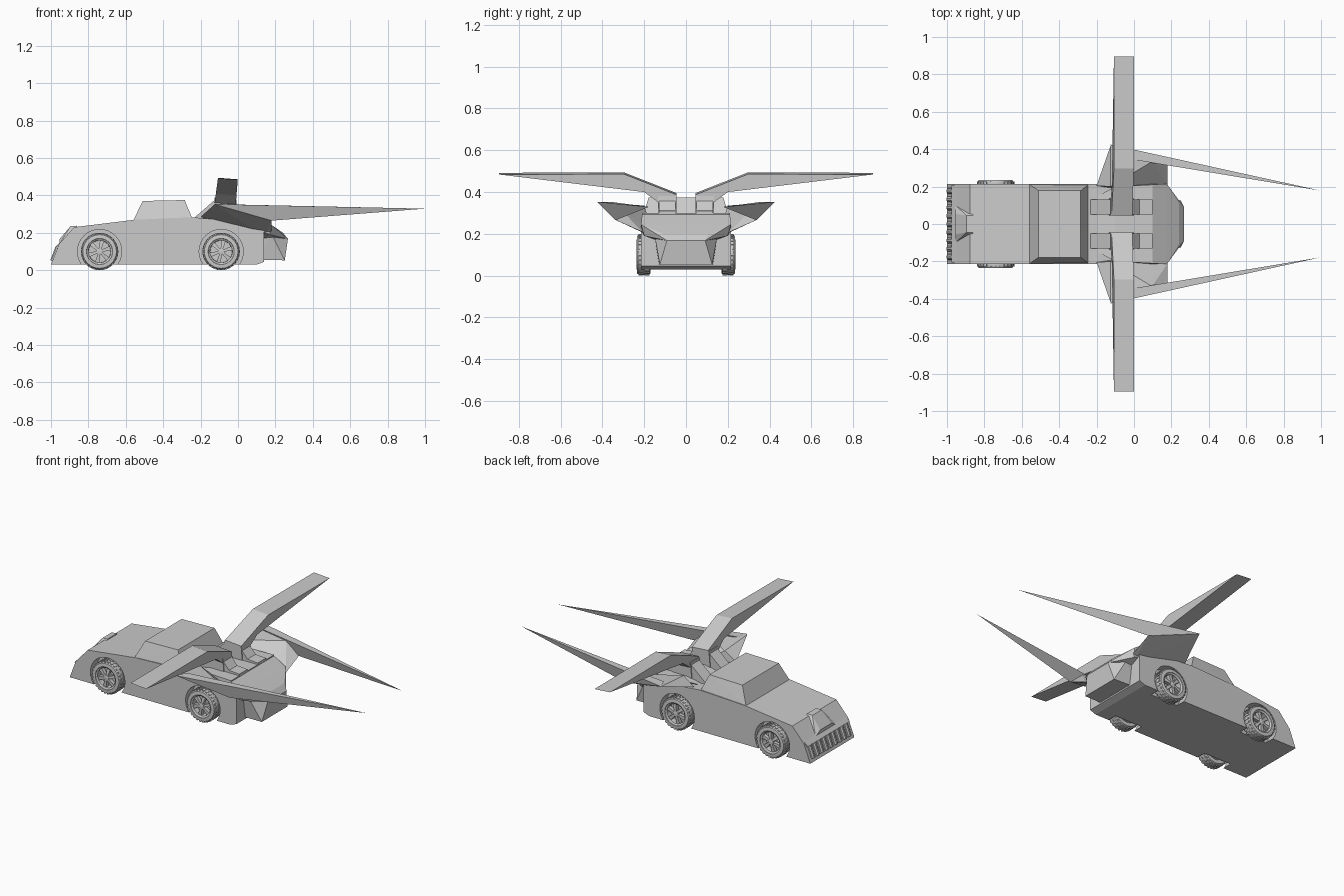
import bpy, bmesh, math
from mathutils import Vector, Matrix

if "Cube" in bpy.data.objects:
    bpy.data.objects.remove(bpy.data.objects["Cube"])


def finish(name, bm):
    bmesh.ops.recalc_face_normals(bm, faces=bm.faces)
    me = bpy.data.meshes.new(name)
    bm.to_mesh(me)
    bm.free()
    ob = bpy.data.objects.new(name, me)
    bpy.context.collection.objects.link(ob)
    return ob


def hull(name, pts, mirror=False):
    """Convex solid; mirror=True adds the points reflected in y."""
    bm = bmesh.new()
    allp = list(pts) + ([(x, -y, z) for x, y, z in pts] if mirror else [])
    for p in allp:
        bm.verts.new(p)
    res = bmesh.ops.convex_hull(bm, input=bm.verts)
    junk = [v for v in bm.verts if not v.link_faces]
    bmesh.ops.delete(bm, geom=junk, context='VERTS')
    bmesh.ops.dissolve_limit(bm, angle_limit=0.01, verts=bm.verts, edges=bm.edges)
    return finish(name, bm)


def loft(name, a, b):
    """Solid between two matching outlines."""
    bm = bmesh.new()
    va = [bm.verts.new(p) for p in a]
    vb = [bm.verts.new(p) for p in b]
    n = len(a)
    bm.faces.new(va)
    bm.faces.new(vb[::-1])
    for i in range(n):
        j = (i + 1) % n
        bm.faces.new((va[i], vb[i], vb[j], va[j]))
    return finish(name, bm)


def lathe(name, profile, centre, steps, s):
    """Closed (radius, y) profile turned about the y axis."""
    bm = bmesh.new()
    rings = []
    for k in range(steps):
        t = 2 * math.pi * k / steps
        rings.append([bm.verts.new((centre[0] + r * math.cos(t), s * y,
                                    centre[1] + r * math.sin(t))) for r, y in profile])
    n = len(profile)
    for k in range(steps):
        a, b = rings[k], rings[(k + 1) % steps]
        for i in range(n):
            j = (i + 1) % n
            bm.faces.new((a[i], a[j], b[j], b[i]))
    return finish(name, bm)


# Car body, extruded side profile
side = [(-1, .03), (-.957, .14), (-.877, .23), (-.55, .27), (-.24, .283),
        (.10, .25), (.14, .24), (.14, .045), (.10, .03)]
body = loft("body", [(x, -.215, z) for x, z in side], [(x, .215, z) for x, z in side])

# Wheel arch cuts
for x in (-.74, -.09):
    for s in (1, -1):
        bpy.ops.mesh.primitive_cylinder_add(vertices=32, radius=.118, depth=.12,
                                            location=(x, s * .215, .10),
                                            rotation=(math.pi / 2, 0, 0))
        cut = bpy.context.object
        cut.name = "arch_cutter"
        cut.hide_render = True
        cut.hide_viewport = False
        m = body.modifiers.new("arch", 'BOOLEAN')
        m.object, m.operation, m.solver = cut, 'DIFFERENCE', 'EXACT'
bpy.context.view_layer.update()
cut_mesh = bpy.data.meshes.new_from_object(
    body.evaluated_get(bpy.context.evaluated_depsgraph_get()))
body.modifiers.clear()
body.data = cut_mesh
for ob in [o for o in bpy.data.objects if o.name.startswith("arch_cutter")]:
    bpy.data.objects.remove(ob)

# Cabin
hull("cabin", [(-.56, .213, .265), (-.24, .213, .265), (-.51, .178, .37), (-.285, .178, .375)], True)

# Hood scoop and grille teeth
hull("hood_scoop", [(-.955, .10, .14), (-.955, .055, .165), (-.895, .045, .235),
                    (-.86, .045, .238), (-.86, .06, .225), (-.89, .06, .212)], True)
hull("grille_lip", [(-.965, .205, .125), (-.95, .205, .15), (-.975, .205, .125)], True)
for i in range(9):
    y = (i - 4) * .044
    bpy.ops.mesh.primitive_cylinder_add(vertices=10, radius=.017, depth=.075,
                                        location=(-.975, y, .083),
                                        rotation=(0, math.radians(21), 0))
    bpy.context.object.name = "grille_tooth"

# Rear deck and engine block
hull("rear_deck", [(-.23, .13, .27), (-.10, .20, .30), (.10, .21, .30), (.10, .215, .24)], True)
hull("engine_block", [(.09, .21, .30), (.175, .215, .245), (.10, .215, .22), (.17, .20, .19),
                      (.267, .09, .167), (.24, .11, .20), (.14, .14, .17)], True)
hull("rear_box", [(.10, .13, .055), (.25, .125, .053), (.267, .092, .167),
                  (.10, .15, .20), (.18, .15, .19)], True)

# Wheels
for x in (-.74, -.09):
    for s in (1, -1):
        c = (x, .10)
        lathe("tyre", [(.068, .17), (.09, .17), (.097, .18), (.097, .222),
                       (.09, .234), (.07, .236), (.066, .225)], c, 32, s)
        lathe("rim", [(.058, .18), (.070, .18), (.070, .234), (.060, .228)], c, 32, s)
        lathe("hub", [(.001, .18), (.018, .18), (.018, .23), (.001, .232)], c, 12, s)
        lathe("brake_disc", [(.001, .165), (.069, .165), (.069, .195), (.001, .195)], c, 24, s)
        for k in range(6):
            t = 2 * math.pi * k / 6 + .3
            d, n = Vector((math.cos(t), math.sin(t))), Vector((-math.sin(t), math.cos(t)))
            pts = []
            for r, w, y in ((.012, .006, .229), (.063, .012, .224)):
                for e in (1, -1):
                    p = d * r + n * w * e
                    pts += [(x + p.x, s * y, .1 + p.y), (x + p.x, s * (y - .022), .1 + p.y)]
            hull("spoke", pts)
        # Tread blocks
        bm = bmesh.new()
        for k in range(28):
            t = 2 * math.pi * k / 28
            for row, y in enumerate((.186, .216)):
                a = t + row * math.pi / 28
                bmesh.ops.create_cube(bm, size=1, matrix=Matrix.Translation(
                    (x + .0965 * math.cos(a), s * y, .1 + .0965 * math.sin(a)))
                    @ Matrix.Rotation(-a, 4, 'Y') @ Matrix.Diagonal((.007, .024, .012, 1)))
        finish("tread", bm)

# Wings, masts, swept blades and arms, one set per side
wing = [(.045, .395), (.297, .494), (.895, .492), (.20, .408), (.135, .36), (.045, .36)]
for s in (1, -1):
    def m(pts):
        return [(x, s * y, z) for x, y, z in pts]

    def edge(x0, x1, drop):
        out = []
        for y, z in wing:
            t = (z - .36) / .134
            out.append((x0 + (x1 - x0) * t, s * y, z - drop))
        return out
    loft("cross_wing", edge(-.125, -.107, 0), edge(-.012, -.001, .008))
    hull("wing_mast", m([(x, y, z) for y in (.045, .135)
                         for x, z in ((-.125, .39), (-.01, .385), (-.135, .27), (0, .27))]))
    rail = [(-.24, .275), (-.125, .375), (-.01, .36), (.03, .315), (.10, .31), (.10, .25)]
    loft("mast_rail", [(x, s * .05, z) for x, z in rail], [(x, s * .13, z) for x, z in rail])
    hull("swept_blade", m([(-.125, .425, .353), (1.0, .178, .329), (.18, .338, .265),
                           (.097, .334, .348), (-.10, .36, .353)]))
    hull("blade_arm", m([(-.125, .42, .352), (.18, .335, .265), (.097, .334, .34),
                         (-.125, .20, .335), (-.20, .205, .285), (.10, .215, .25),
                         (.18, .21, .21), (.14, .15, .18)]))
